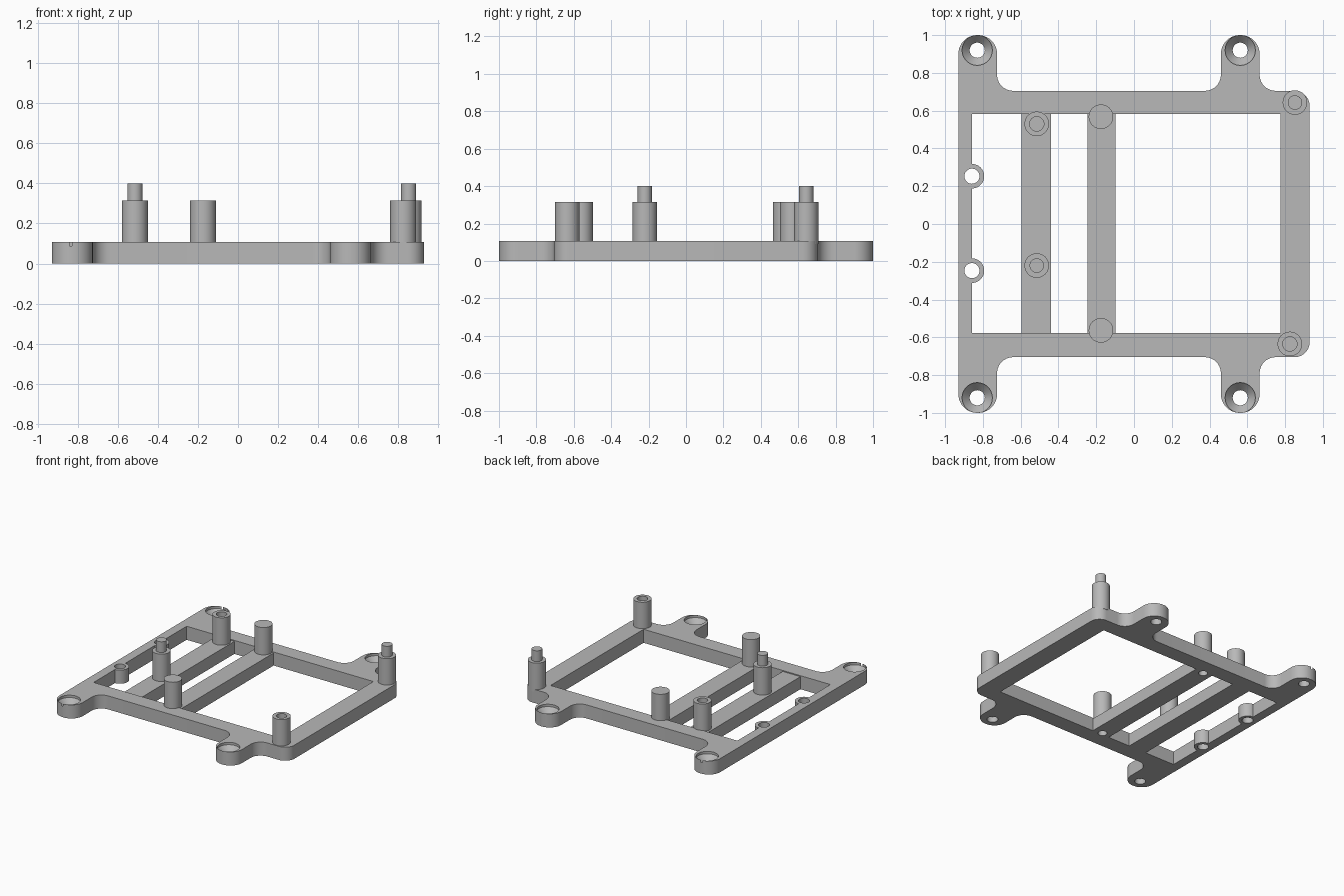
import bpy, bmesh, math
from mathutils import Vector

cube = bpy.data.objects.get("Cube")
if cube:
    bpy.data.objects.remove(cube, do_unlink=True)

grey = bpy.data.materials.new("plain grey")
grey.use_nodes = True
grey.diffuse_color = (0.48, 0.48, 0.48, 1)
grey.node_tree.nodes["Principled BSDF"].inputs["Base Color"].default_value = (0.48, 0.48, 0.48, 1)

TOP = 0.107       # plate thickness
POST_TOP = 0.315
PIN_TOP = 0.40


def finish(name, bm):
    bmesh.ops.recalc_face_normals(bm, faces=bm.faces)
    mesh = bpy.data.meshes.new(name)
    bm.to_mesh(mesh)
    bm.free()
    ob = bpy.data.objects.new(name, mesh)
    bpy.context.collection.objects.link(ob)
    mesh.materials.append(grey)
    return ob


def smooth(ob):
    bpy.ops.object.select_all(action='DESELECT')
    ob.select_set(True)
    bpy.context.view_layer.objects.active = ob
    bpy.ops.object.shade_smooth_by_angle(angle=math.radians(30))


def prism(name, points, z0, z1):
    bm = bmesh.new()
    face = bm.faces.new([bm.verts.new((x, y, z0)) for x, y in points])
    new = bmesh.ops.extrude_face_region(bm, geom=[face])["geom"]
    bmesh.ops.translate(bm, vec=(0, 0, z1 - z0),
                        verts=[v for v in new if isinstance(v, bmesh.types.BMVert)])
    # make sure both caps are present
    if not face.is_valid or face not in bm.faces:
        bmesh.ops.holes_fill(bm, edges=bm.edges)
    return finish(name, bm)


def box(name, x0, x1, y0, y1, z0, z1):
    return prism(name, [(x0, y0), (x1, y0), (x1, y1), (x0, y1)], z0, z1)


def lathe(name, x, y, profile, n=40):
    # profile runs from axis to axis as (radius, z) pairs
    bm = bmesh.new()
    rings = []
    for r, z in profile:
        if r == 0:
            rings.append([bm.verts.new((x, y, z))] * n)
        else:
            rings.append([bm.verts.new((x + r * math.cos(2 * math.pi * i / n),
                                        y + r * math.sin(2 * math.pi * i / n), z))
                          for i in range(n)])
    for a, b in zip(rings, rings[1:]):
        for i in range(n):
            j = (i + 1) % n
            bm.faces.new(list(dict.fromkeys((a[i], a[j], b[j], b[i]))))
    return finish(name, bm)


def rounded(corners, steps=10):
    # round each (x, y, radius) right-angled corner
    out = []
    for i, (x, y, r) in enumerate(corners):
        p = Vector((x, y))
        a = (Vector(corners[i - 1][:2]) - p).normalized() * r
        b = (Vector(corners[(i + 1) % len(corners)][:2]) - p).normalized() * r
        for k in range(steps + 1):
            t = math.pi / 2 * k / steps
            q = p + a * (1 - math.sin(t)) + b * (1 - math.cos(t))
            out.append((q.x, q.y))
    return out


def combine(target, tool, operation='DIFFERENCE'):
    tool.hide_render = True
    mod = target.modifiers.new("shape", 'BOOLEAN')
    mod.operation = operation
    mod.solver = 'EXACT'
    mod.object = tool
    bpy.ops.object.select_all(action='DESELECT')
    target.select_set(True)
    bpy.context.view_layer.objects.active = target
    bpy.ops.object.modifier_apply(modifier=mod.name)
    bpy.data.objects.remove(tool, do_unlink=True)


# Plate outline with four mounting tabs
half = [(0.93, 0.705, 0.08), (0.665, 0.705, 0.085), (0.665, 1, 0.1), (0.46, 1, 0.1),
        (0.46, 0.705, 0.085), (-0.725, 0.705, 0.085), (-0.725, 1, 0.1), (-0.93, 1, 0.1)]
outline = half + [(x, -y, r) for x, y, r in reversed(half)]
plate = prism("base_plate", rounded(outline), 0, TOP)

# Windows between the rails and cross bars
for x0, x1 in ((-0.857, -0.595), (-0.44, -0.247), (-0.097, 0.775)):
    combine(plate, box("window_cutter", x0, x1, -0.578, 0.583, -0.1, 0.3))

# Cross bars sit a hair below the frame
for x0, x1 in ((-0.6, -0.435), (-0.252, -0.092)):
    combine(plate, box("bar_cutter", x0, x1, -0.578, 0.583, TOP - 0.008, 0.3))

# Cable eyelets on the side rail
for y in (0.253, -0.247):
    combine(plate, lathe("eyelet", -0.858, y, [(0, 0), (0.065, 0), (0.065, TOP), (0, TOP)]), 'UNION')
    combine(plate, lathe("eyelet_cutter", -0.858, y, [(0, -0.1), (0.04, -0.1), (0.04, 0.3), (0, 0.3)]))

# Countersunk screw holes in the tabs
for x in (-0.83, 0.5625):
    for y in (-0.92, 0.92):
        combine(plate, lathe("screw_cutter", x, y,
                [(0, -0.1), (0.04, -0.1), (0.04, 0.045), (0.08, 0.088), (0.08, 0.3), (0, 0.3)]))

# Posts bored from below
BORE = 0.033
for side, y in (("back", 0.568), ("front", -0.563)):
    combine(plate, lathe("bore_cutter", -0.175, y, [(0, -0.1), (BORE, -0.1), (BORE, 0.3), (0, 0.3)]))
    smooth(lathe(side + "_bored_post", -0.175, y,
                 [(0, 0.22), (BORE, 0.22), (BORE, 0.09), (0.065, 0.09), (0.065, POST_TOP), (0, POST_TOP)]))
smooth(plate)

# Posts with a locating pin
for name, x, y in (("bar_pin_post", -0.515, -0.22), ("corner_pin_post", 0.852, 0.643)):
    smooth(lathe(name, x, y, [(0, 0.09), (0.065, 0.09), (0.065, POST_TOP),
                              (0.038, POST_TOP), (0.038, PIN_TOP), (0, PIN_TOP)]))

# Posts with a screw socket
for name, x, y in (("bar_socket_post", -0.515, 0.53), ("corner_socket_post", 0.825, -0.635)):
    smooth(lathe(name, x, y, [(0, 0.09), (0.065, 0.09), (0.065, POST_TOP),
                              (0.038, POST_TOP), (0.038, 0.15), (0, 0.15)]))
